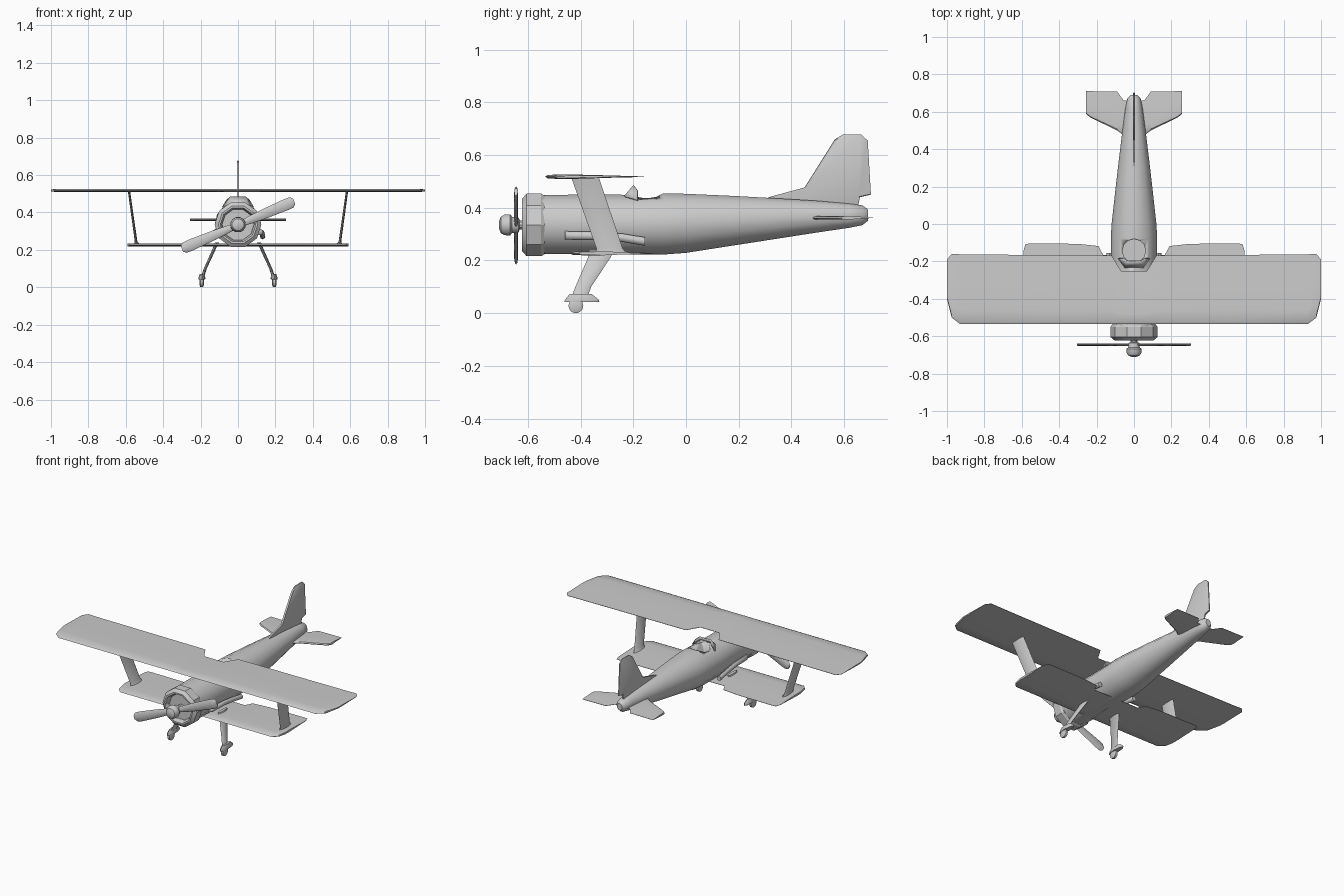
import bpy, math
from mathutils import Vector, Matrix

if "Cube" in bpy.data.objects:
    bpy.data.objects.remove(bpy.data.objects["Cube"])

grey = bpy.data.materials.new("plain grey")
grey.use_nodes = True
grey.diffuse_color = (0.6, 0.6, 0.6, 1)
grey.node_tree.nodes["Principled BSDF"].inputs["Base Color"].default_value = (0.6, 0.6, 0.6, 1)


def loft(name, rings, closed=True, caps=True, angle=35):
    """Skin a list of equal-sized point rings."""
    n = len(rings[0])
    verts = [tuple(p) for r in rings for p in r]
    faces = []
    for i in range(len(rings) - 1):
        for j in range(n if closed else n - 1):
            k = (j + 1) % n
            faces.append((i * n + j, i * n + k, (i + 1) * n + k, (i + 1) * n + j))
    if caps:
        faces.append(tuple(range(n)))
        faces.append(tuple(range(len(verts) - n, len(verts))))
    me = bpy.data.meshes.new(name)
    me.from_pydata(verts, [], faces)
    ob = bpy.data.objects.new(name, me)
    bpy.context.collection.objects.link(ob)
    me.materials.append(grey)
    bpy.ops.object.select_all(action='DESELECT')
    ob.select_set(True)
    bpy.context.view_layer.objects.active = ob
    if caps:
        bpy.ops.object.mode_set(mode='EDIT')
        bpy.ops.mesh.select_all(action='SELECT')
        bpy.ops.mesh.normals_make_consistent(inside=False)
        bpy.ops.object.mode_set(mode='OBJECT')
    bpy.ops.object.shade_smooth_by_angle(angle=math.radians(angle))
    return ob


def hoop(y, rx, z0, z1, n):
    """Oval ring standing across the y axis."""
    pts = []
    for i in range(n):
        a = 2 * math.pi * (i + 0.5) / n
        pts.append((rx * math.sin(a), y, (z0 + z1) / 2 + (z1 - z0) / 2 * math.cos(a)))
    return pts


def foil(x, lead, trail, z, thick):
    """Wing section, thickest near the leading edge."""
    shape = [(0, 0), (.04, .4), (.2, .5), (.6, .3), (1, .06),
             (1, -.06), (.6, -.25), (.2, -.5), (.04, -.4)]
    return [(x, lead + t * (trail - lead), z + h * thick) for t, h in shape]


def blade(x, y, z, chord, width, n=8):
    """Flat oval section of a strut or leg."""
    return [(x + width / 2 * math.sin(2 * math.pi * i / n),
             y + chord / 2 * math.cos(2 * math.pi * i / n), z) for i in range(n)]


def spin(name, profile, n, z=0.335, angle=35):
    """Round part about the nose axis from (y, radius) pairs."""
    return loft(name, [hoop(y, r, z - r, z + r, n) for y, r in profile], angle=angle)


# Fuselage with open cockpit
body = loft("fuselage", [hoop(*s, 14) for s in (
    (-0.56, .115, .222, .452), (-0.3, .12, .22, .453), (-0.2, .124, .22, .452),
    (-0.08, .124, .22, .458), (0, .12, .226, .456), (0.17, .101, .253, .448),
    (0.31, .085, .275, .44), (0.5, .062, .305, .428), (0.62, .046, .323, .417),
    (0.67, .036, .333, .41), (0.69, .018, .35, .395))], angle=45)
cutter = loft("cockpit_cutter", [
    [(.062 * math.cos(a), -0.143 + .062 * math.sin(a), z)
     for a in [2 * math.pi * i / 12 for i in range(12)]] for z in (0.36, 0.6)])
cutter.hide_render = True
cutter.hide_viewport = True
hole = body.modifiers.new("cockpit", 'BOOLEAN')
hole.object = cutter
hole.solver = 'EXACT'

# Windscreen
screen = loft("windscreen", [
    [(-.085, -.185, .43), (-.05, -.235, .445), (.05, -.235, .445), (.085, -.185, .43)],
    [(-.062, -.185, .468), (-.04, -.2, .486), (.04, -.2, .486), (.062, -.185, .468)],
], closed=False, caps=False)
screen.modifiers.new("thickness", 'SOLIDIFY').thickness = 0.008

# Engine cowl, engine plate, spinner
spin("cowl", [(-.57, .08), (-.575, .085), (-.6, .085), (-.622, .095), (-.622, .105),
              (-.605, .125), (-.55, .125), (-.537, .117)], 10, angle=30)
spin("engine_plate", [(-.59, .09), (-.56, .09)], 10)
spin("propeller_shaft", [(-.64, .018), (-.56, .018)], 10)
spin("spinner", [(-.71, .014), (-.703, .032), (-.69, .04), (-.668, .042), (-.66, .032),
                 (-.636, .03), (-.632, .02)], 12)

# Propeller blades
for side, name in ((1, "left"), (-1, "right")):
    turn = Matrix.Rotation(side * -math.radians(23), 3, 'Y')
    if side < 0:
        turn = Matrix.Rotation(math.radians(180 - 23), 3, 'Y')
    rings = []
    for x, w in ((.0, .026), (.06, .04), (.14, .052), (.28, .062), (.312, .058), (.326, .03)):
        ring = [(x, .007 * math.sin(2 * math.pi * i / 8),
                 w / 2 * math.cos(2 * math.pi * i / 8)) for i in range(8)]
        rings.append([turn @ Vector(p) + Vector((0, -.645, .333)) for p in ring])
    loft(name + "_propeller_blade", rings)

# Upper wing with trailing notch at the centre
half = [(.07, -.535, -.25), (.12, -.535, -.168), (.5, -.535, -.166), (.93, -.535, -.162),
        (.975, -.5, -.16), (1.0, -.4, -.19)]
span = [(-x, a, b) for x, a, b in reversed(half)] + half
loft("upper_wing", [foil(x, a, b, .518, .017 if abs(x) < .99 else .009) for x, a, b in span])

for s, side in ((1, "left"), (-1, "right")):
    # Lower wing
    loft(side + "_lower_wing", [foil(s * x, a, b, .227, .015) for x, a, b in (
        (.03, -.44, -.165), (.165, -.44, -.165), (.19, -.44, -.118), (.3, -.44, -.106),
        (.55, -.44, -.104), (.58, -.41, -.107), (.59, -.36, -.14))])

    # Wing strut, flared at the foot
    loft(side + "_wing_strut", [blade(s * x, y, z, c, w) for x, y, z, c, w in (
        (.54, -.285, .228, .12, .035), (.545, -.29, .245, .1, .014),
        (.583, -.383, .515, .105, .012))])

    # Tailplane
    loft(side + "_tailplane", [foil(s * x, a, b, .362, .014) for x, a, b in (
        (.01, .46, .66), (.055, .475, .66), (.09, .5, .708), (.235, .57, .71), (.257, .59, .71))])

    # Exhaust pipe
    rings = []
    for x, y, z in ((.112, -.46, .295), (.122, -.45, .295), (.124, -.33, .293),
                    (.13, -.24, .286), (.132, -.155, .272)):
        rings.append([(s * (x + .014 * math.cos(math.pi * i / 4)), y,
                       z + .016 * math.sin(math.pi * i / 4)) for i in range(8)])
    loft(side + "_exhaust_pipe", rings, angle=50)

    # Landing leg, wheel fairing and wheel
    loft(side + "_landing_leg", [blade(s * x, y, z, c, w) for x, y, z, c, w in (
        (.112, -.32, .24, .095, .022), (.125, -.33, .21, .085, .018),
        (.175, -.39, .1, .06, .016), (.188, -.405, .06, .06, .018))])
    loft(side + "_wheel_fairing", [blade(s * .193, y, z, c, w) for y, z, c, w in (
        (-.395, .042, .132, .034), (-.395, .05, .13, .038), (-.4, .072, .085, .022))])
    loft(side + "_wheel", [
        [(s * (.194 + dx), -.418 + r * math.cos(math.pi * i / 7),
          .028 + r * math.sin(math.pi * i / 7)) for i in range(14)]
        for dx, r in ((-.011, .018), (-.007, .028), (.007, .028), (.011, .018))])

# Fin and rudder, with a low fillet running forward
fin = [(.28, .425), (.32, .442), (.45, .477), (.565, .66), (.595, .678), (.665, .678),
       (.69, .655), (.702, .45), (.66, .44), (.65, .39)]
loft("fin", [[(x, .52 + (y - .52) * k, .5 + (z - .5) * k) for y, z in fin]
             for x, k in ((-.006, .97), (-.003, 1), (.003, 1), (.006, .97))])
